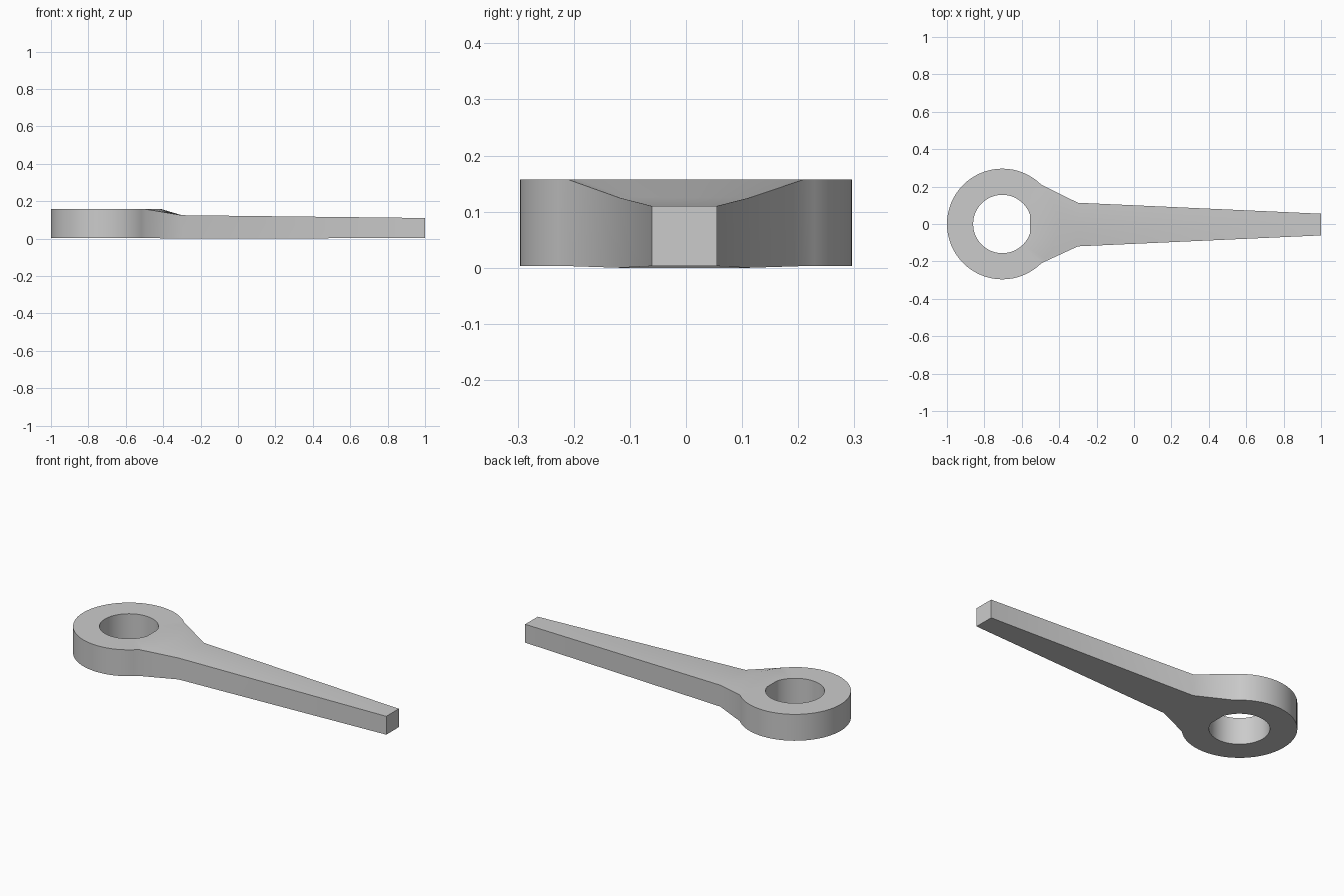
import bpy, bmesh
from math import cos, sin, tau

cube = bpy.data.objects.get("Cube")
if cube:
    bpy.data.objects.remove(cube, do_unlink=True)

# Main dimensions
SEGMENTS = 64
NECK = SEGMENTS // 8            # the neck leaves the ring 45 degrees either side
CENTRE_X = -0.704
OUTER_R, HOLE_R, HOLE_FLAT = 0.296, 0.156, -0.555
RING_TOP = 0.157
HANDLE_Y = -0.003
STATIONS = [(-0.30, 0.1165, 0.125), (1.0, 0.058, 0.110)]   # x, half width, top

# Plain metal
metal = bpy.data.materials.new("grey metal")
metal.use_nodes = True
colour = (0.6, 0.6, 0.6, 1)
metal.diffuse_color = colour
metal.node_tree.nodes["Principled BSDF"].inputs["Base Color"].default_value = colour

bm = bmesh.new()


def circle(radius, limit=1.0):
    """Ring of vertices, with x held back at a flat."""
    return [bm.verts.new((min(CENTRE_X + radius * cos(tau * i / SEGMENTS), limit),
                          radius * sin(tau * i / SEGMENTS), RING_TOP))
            for i in range(SEGMENTS)]


# Flat top of the eye
inner = circle(HOLE_R, HOLE_FLAT)
outer = circle(OUTER_R)
for i in range(SEGMENTS):
    j = (i + 1) % SEGMENTS
    bm.faces.new((inner[i], outer[i], outer[j], inner[j]))

# Sloping neck and tapered handle, lofted from the front arc of the eye
row = [outer[i] for i in range(-NECK, NECK + 1)]
for x, half, top in STATIONS:
    nxt = [bm.verts.new((x, HANDLE_Y + half * i / NECK, top))
           for i in range(-NECK, NECK + 1)]
    for k in range(2 * NECK):
        bm.faces.new((row[k], nxt[k], nxt[k + 1], row[k + 1]))
    row = nxt

# Thickness, with a very slightly bellied underside at the neck
result = bmesh.ops.extrude_face_region(bm, geom=bm.faces[:], use_keep_orig=True)
for v in result["geom"]:
    if isinstance(v, bmesh.types.BMVert):
        v.co.z = 0.0 if abs(v.co.x - STATIONS[0][0]) < 0.001 else 0.003
bmesh.ops.recalc_face_normals(bm, faces=bm.faces[:])

mesh = bpy.data.meshes.new("eye_lever")
bm.to_mesh(mesh)
bm.free()
mesh.materials.append(metal)
lever = bpy.data.objects.new("eye_lever", mesh)
bpy.context.collection.objects.link(lever)

# Smooth curves, crisp rims
bpy.ops.object.select_all(action='DESELECT')
lever.select_set(True)
bpy.context.view_layer.objects.active = lever
bpy.ops.object.shade_smooth_by_angle(angle=0.6)
